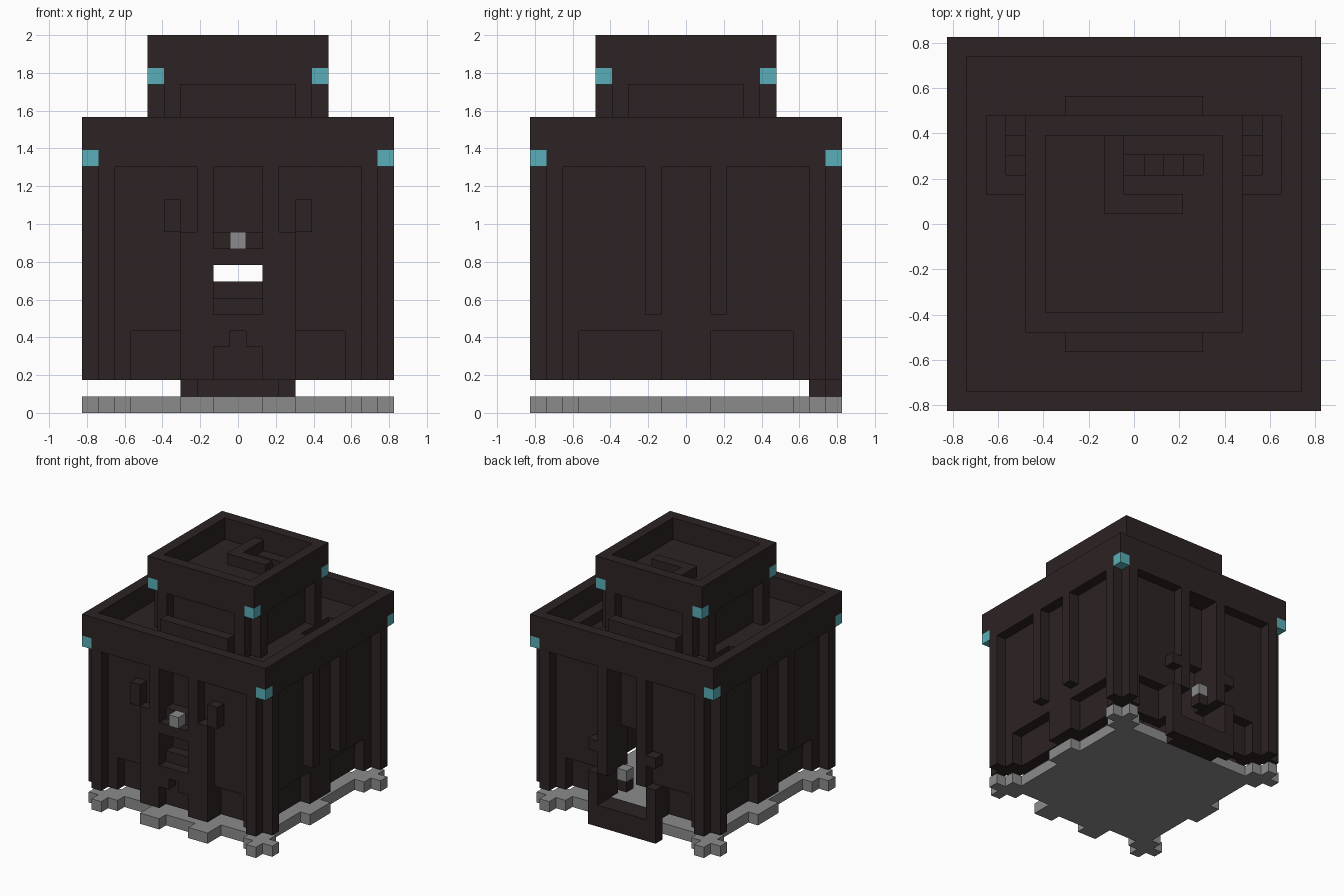
import bpy
import bmesh
from mathutils import Vector

if "Cube" in bpy.data.objects:
    bpy.data.objects.remove(bpy.data.objects["Cube"])

U = 2 / 23  # one block


def material(name, rgb):
    m = bpy.data.materials.new(name)
    m.use_nodes = True
    m.diffuse_color = (*rgb, 1)
    m.node_tree.nodes["Principled BSDF"].inputs["Base Color"].default_value = (*rgb, 1)
    return m


DARK = material("dark brown stone", (0.026, 0.017, 0.017))
GREY = material("grey stone", (0.26, 0.26, 0.26))
CYAN = material("cyan lamp", (0.10, 0.43, 0.48))


# Boxes are inclusive block ranges: x0, x1, y0, y1, z0, z1
def mirror(*boxes):
    return list(boxes) + [(-b, -a, *rest) for a, b, *rest in boxes]


def flip(*boxes):
    return list(boxes) + [(a, b, -d, -c, e, f) for a, b, c, d, e, f in boxes]


def around(*boxes):
    out = []
    for box in boxes:
        for _ in range(4):
            out.append(box)
            a, b, c, d, e, f = box
            box = (-d, -c, a, b, e, f)
    return out


def cells(boxes):
    return {(x, y, z) for a, b, c, d, e, f in boxes
            for x in range(a, b + 1) for y in range(c, d + 1) for z in range(e, f + 1)}


def part(name, mat, add, cut=()):
    """Skin the union of some boxes minus others, merging flat faces."""
    solid = cells(add) - cells(cut)
    bm = bmesh.new()
    for cell in solid:
        for axis in range(3):
            for s in (-1, 1):
                n = Vector((0, 0, 0))
                n[axis] = s
                if tuple(int(c + k) for c, k in zip(cell, n)) in solid:
                    continue
                u = Vector((0, 0, 0))
                u[(axis + 1) % 3] = 1
                v = n.cross(u)
                mid = Vector(cell) + Vector((0, 0, 0.5)) + n / 2
                quad = [mid + (i * u + j * v) / 2
                        for i, j in ((-1, -1), (1, -1), (1, 1), (-1, 1))]
                bm.faces.new([bm.verts.new(p * U) for p in quad])
    bmesh.ops.remove_doubles(bm, verts=bm.verts, dist=U / 100)
    bmesh.ops.dissolve_limit(bm, angle_limit=0.01, verts=bm.verts, edges=bm.edges)
    mesh = bpy.data.meshes.new(name)
    bm.to_mesh(mesh)
    bm.free()
    mesh.materials.append(mat)
    ob = bpy.data.objects.new(name, mesh)
    bpy.context.collection.objects.link(ob)
    return ob


# Foundation slab with cross-shaped corners and side bumps
part("foundation", GREY,
     [(-7, 7, -7, 7, 0, 0), (-1, 1, -8, -8, 0, 0), (-8, 8, -1, 1, 0, 0)]
     + mirror((2, 3, -9, -8, 0, 0))
     + around((7, 8, 8, 8, 0, 0), (8, 8, 7, 7, 0, 0), (9, 9, 8, 8, 0, 0), (8, 8, 9, 9, 0, 0)))

# Hollow main walls with recesses along the foot
part("main_walls", DARK,
     around((-8, 8, -8, -7, 2, 14)),
     mirror((8, 8, 2, 6, 2, 4), (8, 8, -6, -2, 2, 4))
     + flip(*mirror((4, 6, -8, -8, 2, 4)))
     + [(-1, 1, -8, -8, 7, 8), (-1, 1, -7, -7, 8, 8), (-1, 1, -8, -8, 11, 14),
        (-1, 1, 7, 8, 5, 8), (-1, 1, 8, 8, 9, 14), (-2, 2, 7, 8, 2, 4)])
part("corner_columns", DARK, around((8, 8, -9, -9, 2, 14), (-8, -8, -9, -9, 2, 14)))
part("side_pilasters", DARK, flip(*mirror((9, 9, 2, 2, 6, 14))))

# Front panel with window, foot notch and blocks beside the niche
part("front_panel", DARK,
     [(-3, 3, -9, -9, 2, 10)] + mirror((2, 2, -9, -9, 11, 14)),
     [(-1, 1, -9, -9, 6, 8), (-1, 1, -9, -9, 10, 10),
      (-1, 1, -9, -9, 2, 3), (0, 0, -9, -9, 4, 4)])
part("front_blocks", DARK, mirror((4, 4, -9, -9, 11, 12)))
part("front_stone", GREY, [(0, 0, -9, -9, 10, 10)])

# Back porch reaching the ground
part("back_porch", DARK,
     [(-3, 3, 9, 9, 0, 4), (-2, 2, 8, 8, 0, 1)],
     [(-2, 2, 9, 9, 2, 4)])
part("back_pilasters", DARK, mirror((2, 2, 9, 9, 5, 14), (3, 3, 9, 9, 7, 7)))
part("back_stem", DARK, [(0, 0, 9, 9, 4, 4)])
part("back_stone", GREY, [(0, 0, 9, 9, 5, 5)])

# Main deck, parapet and stairwells
part("deck_and_parapet", DARK,
     [(-9, 9, -9, 9, 15, 15)] + around((-9, 9, -9, -9, 16, 17)),
     around((9, 9, 9, 9, 15, 15)) + mirror((6, 7, 2, 5, 15, 15)))
part("deck_stairs", DARK,
     [s for i in range(4) for s in mirror((6, 7, 2 + i, 2 + i, 14 - i, 14 - i))])
part("deck_rails", DARK, flip((-3, 3, 6, 6, 16, 17)))

# Tower with its own columns, roof and parapet
part("tower_walls", DARK, around((-4, 4, -4, -4, 16, 19)))
part("tower_columns", DARK, around((4, 4, -5, -5, 16, 19), (-4, -4, -5, -5, 16, 19)))
part("tower_top", DARK,
     [(-5, 5, -5, 5, 20, 20)] + around((-5, 5, -5, -5, 21, 22)),
     around((5, 5, 5, 5, 20, 20)) + [(0, 3, 3, 3, 20, 20)])
part("tower_stairs", DARK, [(i, i, 3, 3, 16 + i, 16 + i) for i in range(4)])
part("tower_stair_rail", DARK, [(-1, -1, 1, 4, 21, 21), (0, 2, 1, 1, 21, 21)])

# Corner lamps
part("deck_lamps", CYAN, around((9, 9, 9, 9, 15, 15)))
part("tower_lamps", CYAN, around((5, 5, 5, 5, 20, 20)))
